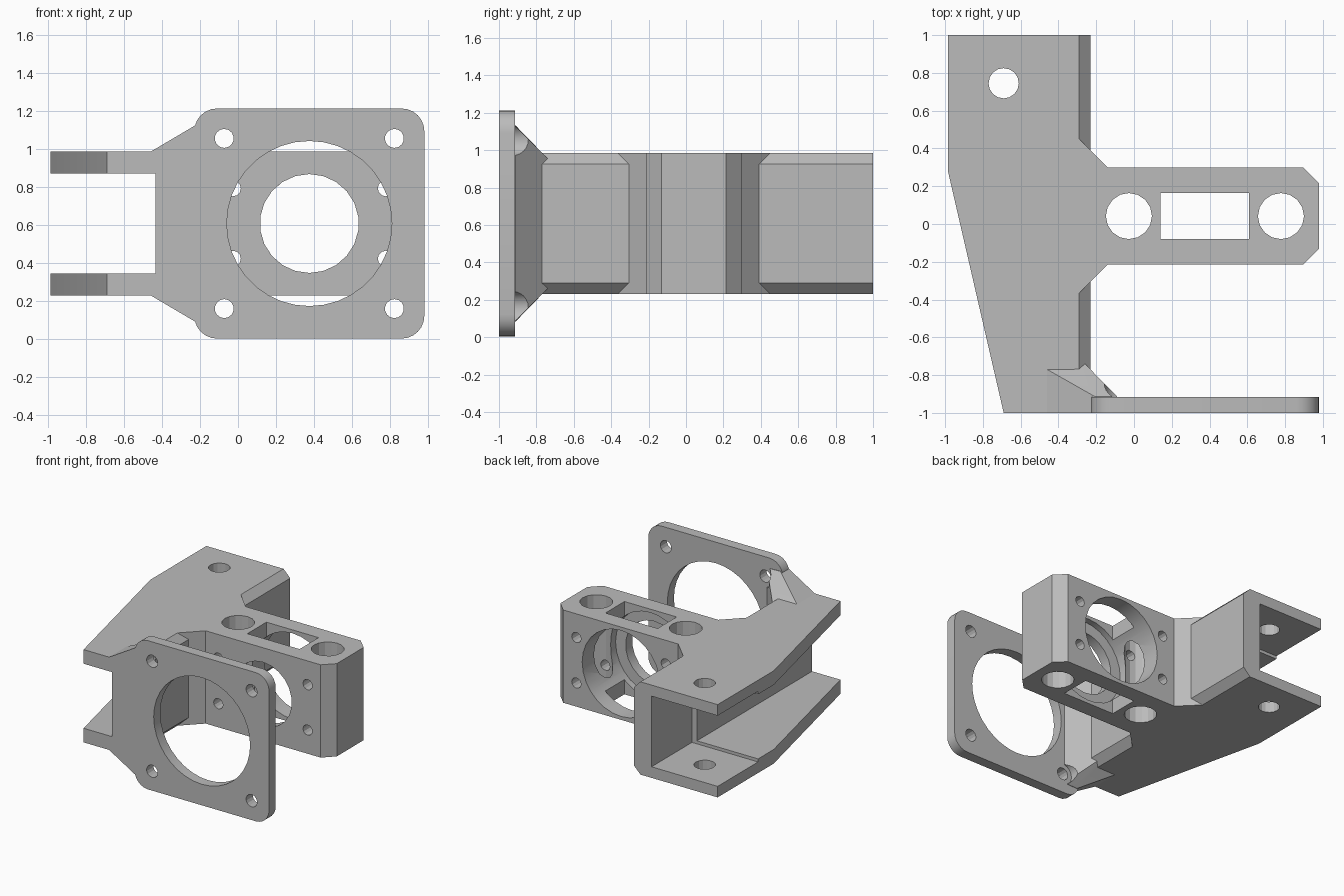
import bpy, bmesh, math
from mathutils import Matrix, Vector

if "Cube" in bpy.data.objects:
    bpy.data.objects.remove(bpy.data.objects["Cube"], do_unlink=True)

MID = 0.6075      # height of the horizontal symmetry plane
HALF = 0.3775     # half height of the body
BORE_X = 0.375    # centre line of plate and arm

grey = bpy.data.materials.new("plain_grey")
grey.use_nodes = True
grey.diffuse_color = (0.5, 0.5, 0.5, 1)
grey.node_tree.nodes["Principled BSDF"].inputs["Base Color"].default_value = (0.5, 0.5, 0.5, 1)


def finish(bm, name):
    bmesh.ops.recalc_face_normals(bm, faces=bm.faces)
    mesh = bpy.data.meshes.new(name)
    bm.to_mesh(mesh)
    bm.free()
    mesh.materials.append(grey)
    ob = bpy.data.objects.new(name, mesh)
    bpy.context.collection.objects.link(ob)
    return ob


def prism(name, points, offset, bevel_x=None):
    """Extrude a flat outline by offset; optionally chamfer level edges lying at bevel_x."""
    bm = bmesh.new()
    face = bm.faces.new([bm.verts.new(p) for p in points])
    new = bmesh.ops.extrude_face_region(bm, geom=[face], use_keep_orig=True)["geom"]
    verts = [g for g in new if isinstance(g, bmesh.types.BMVert)]
    bmesh.ops.translate(bm, verts=verts, vec=offset)
    bmesh.ops.recalc_face_normals(bm, faces=bm.faces)
    if bevel_x is not None:
        edges = [e for e in bm.edges if all(abs(v.co.x - bevel_x) < 1e-4 for v in e.verts)
                 and abs(e.verts[0].co.z - e.verts[1].co.z) < 1e-4]
        bmesh.ops.bevel(bm, geom=edges, offset=0.06, segments=1, affect='EDGES')
    return finish(bm, name)


def box(name, low, high):
    bm = bmesh.new()
    low, high = Vector(low), Vector(high)
    bmesh.ops.create_cube(bm, size=1, matrix=Matrix.Translation((low + high) / 2)
                          @ Matrix.Diagonal((*(high - low), 1)))
    return finish(bm, name)


def cylinder(name, centre, radius, depth, axis, sides):
    bm = bmesh.new()
    turn = Matrix.Rotation(math.pi / 2, 4, 'X') if axis == 'Y' else Matrix()
    bmesh.ops.create_cone(bm, cap_ends=True, segments=sides, radius1=radius, radius2=radius,
                          depth=depth, matrix=Matrix.Translation(centre) @ turn)
    return finish(bm, name)


def boolean(target, tool, operation):
    bpy.context.view_layer.objects.active = target
    mod = target.modifiers.new("cut", 'BOOLEAN')
    mod.operation, mod.object, mod.solver = operation, tool, 'EXACT'
    bpy.ops.object.modifier_apply(modifier=mod.name)
    bpy.data.objects.remove(tool, do_unlink=True)


# Channel body with slanted outer side and chamfered web edges
bottom = MID - HALF
height = (0, 0, 2 * HALF)
outline = [(-0.985, 1), (-0.23, 1), (-0.23, -1), (-0.69, -1), (-0.985, 0.28)]
bracket = prism("mounting_bracket", [(x, y, bottom) for x, y in outline], height, -0.23)

# Arm block with chamfered corners and flared root
outline = [(-0.4, 0.45), (-0.29, 0.45), (-0.14, 0.3), (0.895, 0.3), (0.98, 0.215),
           (0.98, -0.13), (0.895, -0.215), (-0.14, -0.215), (-0.29, -0.365), (-0.4, -0.365)]
arm = prism("arm", [(x, y, bottom) for x, y in outline], height)

# Gusset between the web and the front plate
bm = bmesh.new()
for x, y, rise in [(-0.46, -1, 0.3775), (-0.46, -0.77, 0.3775), (-0.265, -0.735, 0.343),
                   (-0.09, -0.912, 0.52), (-0.21, -0.912, 0.525), (-0.21, -1, 0.525),
                   (-0.09, -1, 0.525)]:
    for side in (-1, 1):
        bm.verts.new((x, y, MID + side * rise))
bmesh.ops.convex_hull(bm, input=bm.verts)
bmesh.ops.dissolve_limit(bm, angle_limit=0.01, verts=bm.verts, edges=bm.edges)
gusset = finish(bm, "gusset")

# Scoops that clear the bolt heads
for side in (-1, 1):
    boolean(gusset, cylinder("scoop", (-0.073, -0.715, MID + side * 0.4475),
                             0.085, 0.4, 'Y', 24), 'DIFFERENCE')

# Front plate with rounded corners
plate_points, radius, reach = [], 0.12, 0.605
for corner in range(4):
    mid_angle = math.radians(45 + 90 * corner)
    cx = math.copysign(reach - radius, math.cos(mid_angle))
    cz = math.copysign(reach - radius, math.sin(mid_angle))
    for step in range(7):
        a = math.radians(90 * corner + 15 * step)
        plate_points.append((BORE_X + cx + radius * math.cos(a), -1,
                             MID + cz + radius * math.sin(a)))
plate = prism("plate", plate_points, (0, 0.085, 0))

for part in (arm, gusset, plate):
    boolean(bracket, part, 'UNION')

# Channel cavity, slightly larger toward the back
cuts = [box("cavity", (-1.3, -1.3, 0.345), (-0.435, 1.3, 0.87)),
        box("back_cavity", (-1.3, 0.48, 0.32), (-0.39, 1.3, 0.895)),
        box("arm_slot", (0.14, -0.08, -0.2), (0.61, 0.165, 1.4))]

# Vertical holes through the arm and channel
for x, y, r in [(-0.027, 0.042, 0.122), (0.778, 0.042, 0.122), (-0.69, 0.745, 0.08)]:
    cuts.append(cylinder("vertical_hole", (x, y, MID), r, 2, 'Z', 16))

# Bores through plate and arm
cuts.append(cylinder("plate_bore", (BORE_X, -0.95, MID), 0.434, 0.3, 'Y', 36))
cuts.append(cylinder("arm_bore", (BORE_X, -0.1, MID), 0.26, 0.6, 'Y', 22))
cuts.append(cylinder("back_bore", (BORE_X, 0.135, MID), 0.35, 0.53, 'Y', 28))

# Bolt holes
for sx in (-1, 1):
    for sz in (-1, 1):
        cuts.append(cylinder("plate_bolt", (BORE_X + sx * 0.4475, -0.95, MID + sz * 0.4475),
                             0.05, 0.2, 'Y', 14))
        cuts.append(cylinder("arm_bolt", (BORE_X + sx * 0.402, 0, MID + sz * 0.185),
                             0.042, 1, 'Y', 12))
for cut in cuts:
    boolean(bracket, cut, 'DIFFERENCE')

# Smooth the round walls while keeping edges crisp
bpy.ops.object.select_all(action='DESELECT')
bracket.select_set(True)
bpy.context.view_layer.objects.active = bracket
bpy.ops.object.shade_smooth_by_angle(angle=math.radians(20))
